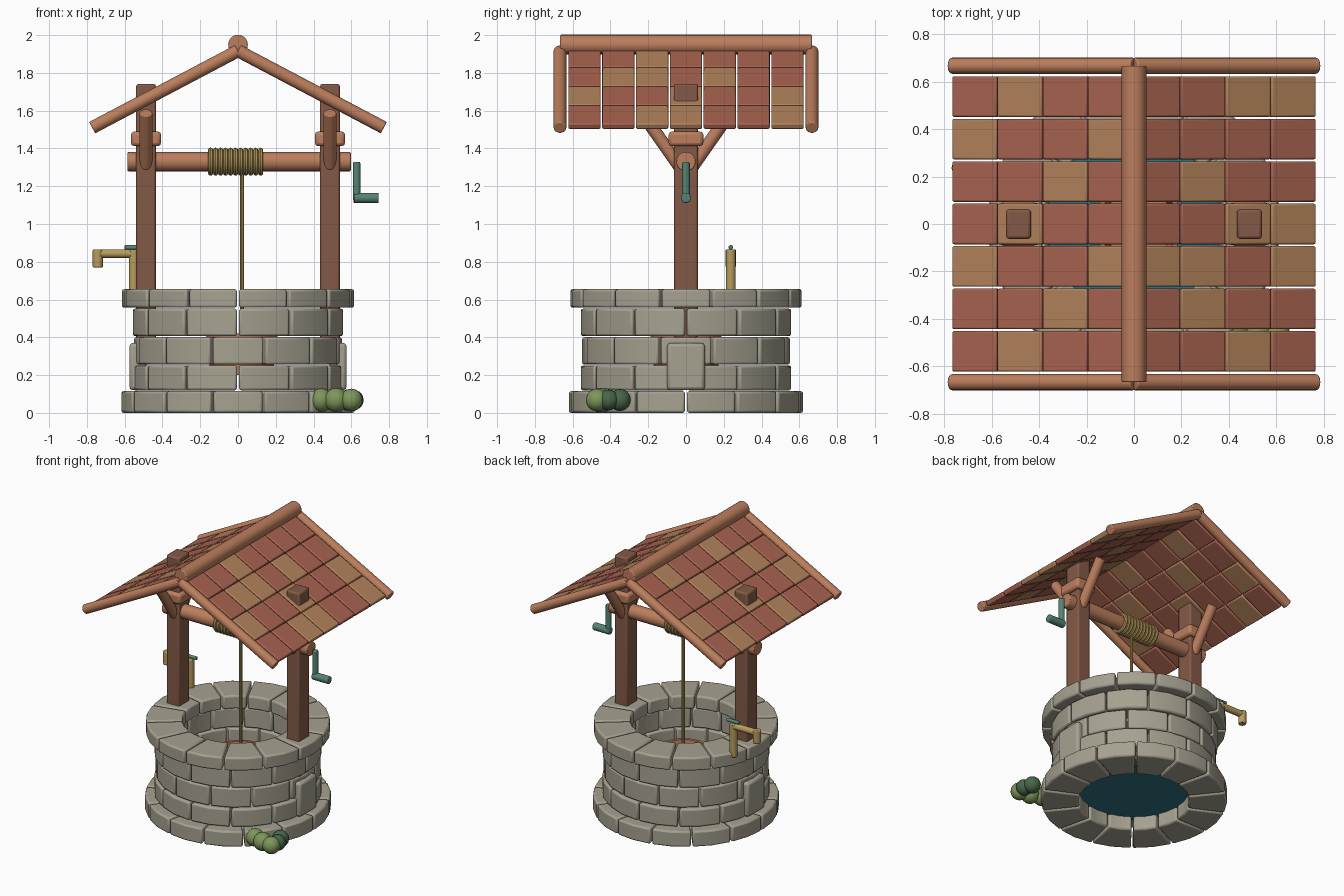
import bpy, bmesh, math
from mathutils import Vector, Matrix

if "Cube" in bpy.data.objects:
    bpy.data.objects.remove(bpy.data.objects["Cube"])


def mat(name, r, g, b):
    m = bpy.data.materials.new(name)
    lin = [((c / 255 + 0.055) / 1.055) ** 2.4 for c in (r, g, b)]
    m.diffuse_color = (*lin, 1)
    m.use_nodes = True
    m.node_tree.nodes["Principled BSDF"].inputs["Base Color"].default_value = m.diffuse_color
    return m


STONE = mat("stone", 166, 161, 144)
WOOD = mat("light_wood", 188, 126, 93)
POST = mat("dark_wood", 132, 90, 71)
RED = mat("red_tile", 168, 99, 80)
TAN = mat("tan_tile", 178, 130, 91)
BRASS = mat("brass_and_rope", 184, 156, 92)
TEAL = mat("teal_metal", 86, 132, 118)
LEAF = mat("leaf_green", 126, 150, 92)
LEAF_DARK = mat("dark_leaf_green", 72, 102, 72)
WATER = mat("water", 45, 115, 130)


def finish(name, bm, mats, bevel=0, segments=1, smooth=True):
    bmesh.ops.recalc_face_normals(bm, faces=bm.faces)
    me = bpy.data.meshes.new(name)
    bm.to_mesh(me)
    bm.free()
    for m in mats:
        me.materials.append(m)
    ob = bpy.data.objects.new(name, me)
    bpy.context.collection.objects.link(ob)
    if bevel:
        mod = ob.modifiers.new("bevel", 'BEVEL')
        mod.width, mod.segments, mod.limit_method = bevel, segments, 'ANGLE'
    if smooth:
        bpy.context.view_layer.objects.active = ob
        ob.select_set(True)
        bpy.ops.object.shade_smooth_by_angle(angle=math.radians(35))
        ob.select_set(False)
    return ob


def box(name, lo, hi, m, bevel=0.012):
    lo, hi = Vector(lo), Vector(hi)
    bm = bmesh.new()
    bmesh.ops.create_cube(bm, size=1, matrix=Matrix.Translation((lo + hi) / 2) @ Matrix.Diagonal((*(hi - lo), 1)))
    return finish(name, bm, [m], bevel, 2)


def rod(name, a, b, r, m, r2=None, sides=20, bevel=0.006):
    a, b = Vector(a), Vector(b)
    d = b - a
    bm = bmesh.new()
    rot = d.to_track_quat('Z', 'Y').to_matrix().to_4x4()
    bmesh.ops.create_cone(bm, cap_ends=True, segments=sides, radius1=r, radius2=r2 or r, depth=d.length,
                          matrix=Matrix.Translation((a + b) / 2) @ rot)
    return finish(name, bm, [m], bevel, 2)


def stone_ring(name, n, r_in, r_out, z0, z1, offset):
    """Ring of wedge blocks; offset is the angle of the first joint from the front."""
    bm = bmesh.new()
    step = 2 * math.pi / n
    for i in range(n):
        a0 = -math.pi / 2 + offset * step + i * step
        angles = [a0 + step * t for t in (0, 0.5, 1)]
        mid = Vector((math.cos(angles[1]), math.sin(angles[1])))
        side = Vector((-mid.y, mid.x))
        pts = []
        for r, seq, shifts in ((r_out, angles, (1, 0, -1)), (r_in, angles[::-1], (-1, 0, 1))):
            for a, s in zip(seq, shifts):
                pts.append(Vector((math.cos(a), math.sin(a))) * r + side * 0.006 * s)
        low = [bm.verts.new((p.x, p.y, z0)) for p in pts]
        top = [bm.verts.new((p.x, p.y, z1)) for p in pts]
        bm.faces.new(low[::-1])
        bm.faces.new(top)
        for k in range(6):
            j = (k + 1) % 6
            bm.faces.new((low[k], low[j], top[j], top[k]))
    return finish(name, bm, [STONE], 0.012, 2)


# Stone wall courses
stone_ring("base_stones", 14, 0.37, 0.62, 0, 0.115, 0.5)
stone_ring("lower_wall_stones", 12, 0.40, 0.56, 0.119, 0.251, 0)
stone_ring("middle_wall_stones", 12, 0.40, 0.55, 0.256, 0.401, 0.5)
stone_ring("upper_wall_stones", 12, 0.40, 0.56, 0.406, 0.552, 0)
stone_ring("rim_stones", 14, 0.37, 0.615, 0.557, 0.655, 0)

# Water surface
bm = bmesh.new()
bmesh.ops.create_circle(bm, cap_ends=True, segments=32, radius=0.41, matrix=Matrix.Translation((0, 0, 0.10)))
finish("water_surface", bm, [WATER], smooth=False)

# Hollow bucket hanging in the shaft
bm = bmesh.new()
rings = []
for r, z in ((0.165, 0.2), (0.19, 0.42), (0.17, 0.42), (0.15, 0.22)):
    rings.append(bmesh.ops.create_circle(bm, segments=16, radius=r, matrix=Matrix.Translation((0.02, 0, z)))['verts'])
for a, b in zip(rings, rings[1:]):
    for k in range(16):
        bm.faces.new((a[k], a[(k + 1) % 16], b[(k + 1) % 16], b[k]))
bm.faces.new(rings[0])
bm.faces.new(rings[3])
finish("bucket", bm, [WOOD])
rod("bucket_handle", (0.02, -0.18, 0.41), (0.02, 0.18, 0.41), 0.012, WOOD, sides=8, bevel=0)

# Parts repeated on each side
for s, side in ((-1, "left"), (1, "right")):
    x = s * 0.487
    box(side + "_post", (x - 0.052, -0.063, 0.36), (x + 0.052, 0.063, 1.742), POST)
    box(side + "_axle_block", (x - 0.08, -0.092, 1.412), (x + 0.08, 0.092, 1.49), WOOD, 0.018)
    box(side + "_wall_slab", (s * 0.53 - 0.045, -0.1, 0.12), (s * 0.53 + 0.045, 0.1, 0.37), STONE, 0.018)
    for t, end in ((-1, "front"), (1, "back")):
        rod(f"{side}_{end}_brace", (x, t * 0.035, 1.305), (x, t * 0.235, 1.59), 0.034, WOOD)
        rod(f"{side}_{end}_rafter", (0, t * 0.667, 1.917), (s * 0.772, t * 0.667, 1.51), 0.034, WOOD)

# Axle with wound rope
rod("axle", (-0.585, 0, 1.33), (0.597, 0, 1.33), 0.051, WOOD)
bm = bmesh.new()
for i in range(11):
    cx = -0.145 + i * 0.0265
    loops = []
    for k in range(24):
        a = 2 * math.pi * k / 24
        loop = []
        for j in range(8):
            b = 2 * math.pi * j / 8
            r = 0.061 + 0.0135 * math.cos(b)
            loop.append(bm.verts.new((cx + 0.0135 * math.sin(b), r * math.cos(a), 1.33 + r * math.sin(a))))
        loops.append(loop)
    for k in range(24):
        p, q = loops[k], loops[(k + 1) % 24]
        for j in range(8):
            bm.faces.new((p[j], p[(j + 1) % 8], q[(j + 1) % 8], q[j]))
finish("rope_coil", bm, [BRASS]).data.shade_smooth()
rod("hanging_rope", (0.022, 0, 0.41), (0.022, 0, 1.30), 0.011, BRASS, sides=10, bevel=0)

# Crank
rod("crank_arm", (0.628, 0, 1.125), (0.628, 0, 1.328), 0.02, TEAL)
rod("crank_grip", (0.612, 0, 1.138), (0.745, 0, 1.138), 0.027, TEAL)

# Ridge beam
rod("ridge_beam", (0, -0.667, 1.95), (0, 0.667, 1.95), 0.052, WOOD)

# Roof tiles: one text row per tile course from back to front, T = tan
PATTERN = ("RTRRRRTT", "TRRTRRRR", "RRTRRTRR", "RTRRRRTT", "TRRTTTRT", "RRTRRTRR", "RTRRRRTR")
slope = math.atan2(0.407, 0.772)
bm = bmesh.new()
for row, line in enumerate(PATTERN):
    y = 0.537 - row * 0.179
    for col, kind in enumerate(line):
        s = -1 if col < 4 else 1
        x = (col - 3.5) * 0.1905
        z = 1.917 - abs(x) * 0.407 / 0.772
        size = Matrix.Diagonal((0.187 / math.cos(slope), 0.171, 0.034, 1))
        m = Matrix.Translation((x, y, z)) @ Matrix.Rotation(s * slope, 4, 'Y') @ size
        made = bmesh.ops.create_cube(bm, size=1, matrix=m)
        for f in {f for v in made['verts'] for f in v.link_faces}:
            f.material_index = int(kind == "T")
finish("roof_tiles", bm, [RED, TAN], 0.007, 2)

# Water tap
rod("tap_pipe", (-0.552, 0.237, 0.62), (-0.552, 0.237, 0.865), 0.026, BRASS)
rod("tap_spout", (-0.745, 0.237, 0.843), (-0.54, 0.237, 0.843), 0.023, BRASS)
rod("tap_nozzle", (-0.742, 0.237, 0.77), (-0.742, 0.237, 0.866), 0.027, BRASS)
rod("tap_handle", (-0.60, 0.237, 0.876), (-0.50, 0.237, 0.876), 0.012, TEAL, bevel=0.003)

# Bush
for i, (x, y, r, m) in enumerate(((0.44, -0.43, 0.062, LEAF), (0.52, -0.455, 0.064, LEAF), (0.60, -0.47, 0.06, LEAF),
                                  (0.61, -0.41, 0.055, LEAF_DARK), (0.59, -0.35, 0.058, LEAF_DARK))):
    bm = bmesh.new()
    bmesh.ops.create_uvsphere(bm, u_segments=16, v_segments=10, radius=r, matrix=Matrix.Translation((x, y, 0.068)))
    finish(f"bush_clump_{i + 1}", bm, [m])
